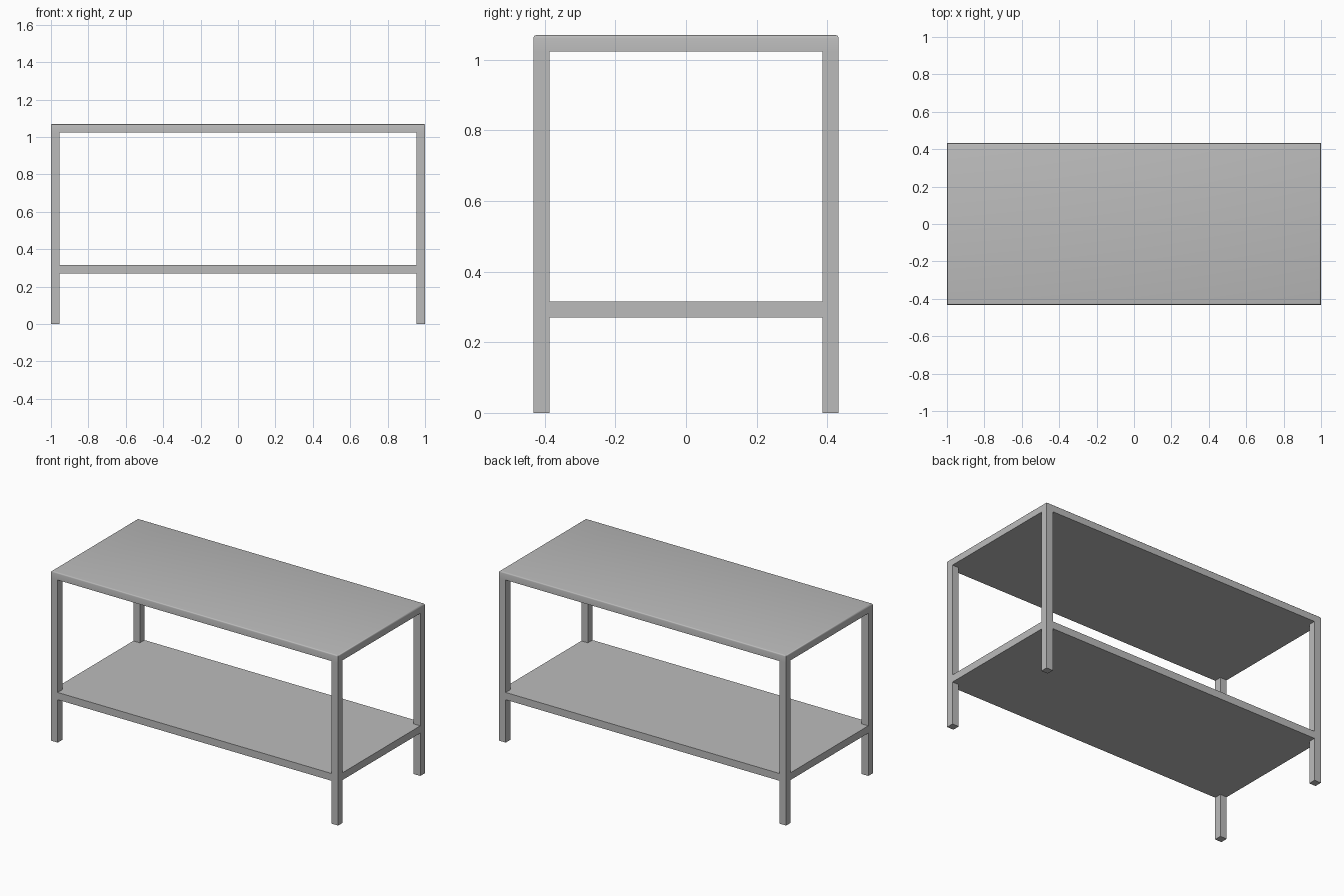
import bpy, bmesh, math

cube = bpy.data.objects.get("Cube")
if cube:
    bpy.data.objects.remove(cube, do_unlink=True)

HALF_X, HALF_Y, HEIGHT = 1.0, 0.432, 1.07
BAR = 0.046          # leg width and slab thickness
SHELF_Z = 0.27       # underside of the lower shelf

grey = bpy.data.materials.new("grey metal")
grey.use_nodes = True
colour = (0.5, 0.5, 0.5, 1)
grey.diffuse_color = colour
grey.node_tree.nodes["Principled BSDF"].inputs["Base Color"].default_value = colour


def prism(name, outline, z0, z1, round_top=0):
    """Extrude a flat outline upwards, optionally rounding its top rim."""
    bm = bmesh.new()
    base = bm.faces.new([bm.verts.new((x, y, z0)) for x, y in outline])
    new = bmesh.ops.extrude_face_region(bm, geom=[base], use_keep_orig=True)["geom"]
    verts = [v for v in new if isinstance(v, bmesh.types.BMVert)]
    bmesh.ops.translate(bm, verts=verts, vec=(0, 0, z1 - z0))
    bmesh.ops.recalc_face_normals(bm, faces=bm.faces)
    if round_top:
        rim = [e for e in bm.edges if all(v.co.z > (z0 + z1) / 2 for v in e.verts)]
        bmesh.ops.bevel(bm, geom=rim, offset=round_top, segments=3,
                        profile=0.5, affect='EDGES')
    mesh = bpy.data.meshes.new(name)
    bm.to_mesh(mesh)
    bm.free()
    mesh.materials.append(grey)
    obj = bpy.data.objects.new(name, mesh)
    bpy.context.collection.objects.link(obj)
    return obj


def rectangle(x0, x1, y0, y1):
    return [(x0, y0), (x1, y0), (x1, y1), (x0, y1)]


# Table top with a softly rounded upper rim
top = prism("table_top", rectangle(-HALF_X, HALF_X, -HALF_Y, HALF_Y),
            HEIGHT - BAR, HEIGHT, round_top=0.008)
bpy.ops.object.select_all(action='DESELECT')
top.select_set(True)
bpy.context.view_layer.objects.active = top
bpy.ops.object.shade_smooth_by_angle(angle=math.radians(35))

# Four legs standing under the corners
for side, sx in (("left", 1), ("right", -1)):
    for end, sy in (("front", -1), ("back", 1)):
        xs = sorted((sx * HALF_X, sx * (HALF_X - BAR)))
        ys = sorted((sy * HALF_Y, sy * (HALF_Y - BAR)))
        prism(f"{end}_{side}_leg", rectangle(*xs, *ys), 0, HEIGHT - BAR)

# Lower shelf, flush with the legs and notched around them
ix, iy = HALF_X - BAR, HALF_Y - BAR
notched = []
for sx, sy in ((-1, -1), (1, -1), (1, 1), (-1, 1)):
    corner = [(sx * HALF_X, sy * iy), (sx * ix, sy * iy), (sx * ix, sy * HALF_Y)]
    notched += corner if sx * sy > 0 else corner[::-1]
prism("lower_shelf", notched, SHELF_Z, SHELF_Z + BAR)
